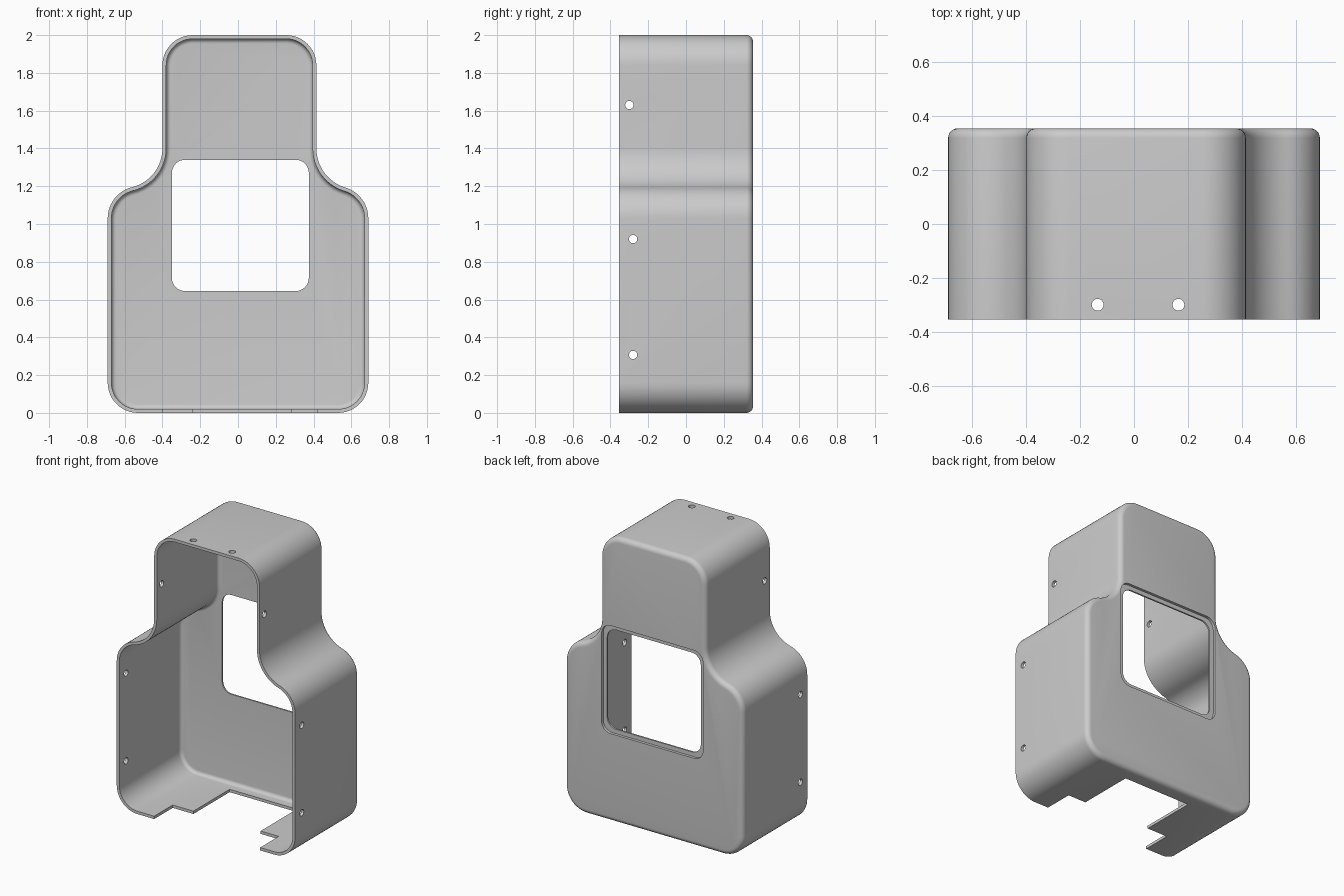
import bpy, bmesh
from math import pi, cos, sin, atan2
from mathutils import Vector

if "Cube" in bpy.data.objects:
    bpy.data.objects.remove(bpy.data.objects["Cube"], do_unlink=True)

grey = bpy.data.materials.new("light grey plastic")
grey.use_nodes = True
grey.diffuse_color = (0.6, 0.6, 0.6, 1)
grey.node_tree.nodes["Principled BSDF"].inputs["Base Color"].default_value = (0.6, 0.6, 0.6, 1)

FRONT, BACK = -0.355, 0.355
WALL, PANEL = 0.02, 0.03
BODY, HEIGHT, CORNER, SHOULDER = 0.69, 2.0, 0.16, 0.17


def arc(cx, cz, r, a0, a1, n=12):
    return [(cx + r * cos(a0 + (a1 - a0) * i / n),
             cz + r * sin(a0 + (a1 - a0) * i / n)) for i in range(n + 1)]


def half_outline(neck, off):
    """One side of the silhouette, bottom to top, moved inward by off."""
    ax, az, bz = BODY - SHOULDER, 1.03, 1.40
    a, h = neck - ax, bz - az
    sweep = (a * a + h * h - SHOULDER ** 2) / (2 * (SHOULDER - a))
    bx = neck + sweep
    t = atan2(h, bx - ax)
    return (arc(BODY - CORNER, CORNER, CORNER - off, -pi / 2, 0)
            + arc(ax, az, SHOULDER - off, 0, t)
            + arc(bx, bz, sweep + off, t + pi, pi)
            + arc(neck - CORNER, HEIGHT - CORNER, CORNER - off, 0, pi / 2))


def outline(off):
    left = [(-x, z) for x, z in half_outline(0.40, off)]
    return half_outline(0.415, off) + left[::-1]


def rounded_back(off, back, fillet, n=6):
    """(offset, y) pairs from the open front to the filleted back."""
    return [(off, FRONT)] + [
        (off + fillet * (1 - cos(pi / 2 * i / n)), back - fillet + fillet * sin(pi / 2 * i / n))
        for i in range(n + 1)]


def finish(name, bm):
    bmesh.ops.recalc_face_normals(bm, faces=bm.faces[:])
    mesh = bpy.data.meshes.new(name)
    bm.to_mesh(mesh)
    bm.free()
    mesh.materials.append(grey)
    obj = bpy.data.objects.new(name, mesh)
    bpy.context.collection.objects.link(obj)
    return obj


def prism(name, points, sweep):
    bm = bmesh.new()
    face = bm.faces.new([bm.verts.new(p) for p in points])
    out = bmesh.ops.extrude_face_region(bm, geom=[face])["geom"]
    verts = [v for v in out if isinstance(v, bmesh.types.BMVert)]
    bmesh.ops.translate(bm, verts=verts, vec=Vector(sweep))
    return finish(name, bm)


def rounded_rect(x0, x1, z0, z1, r, y):
    corners = [(x1 - r, z0 + r), (x1 - r, z1 - r), (x0 + r, z1 - r), (x0 + r, z0 + r)]
    return [(x, y, z) for i, (cx, cz) in enumerate(corners)
            for x, z in arc(cx, cz, r, (i - 1) * pi / 2, i * pi / 2, 8)]


# Housing shell: inner rings, front rim, then outer rings
bm = bmesh.new()
steps = rounded_back(WALL, BACK - PANEL, 0.025)[::-1] + rounded_back(0, BACK, 0.035)
rings = [[bm.verts.new((x, y, z)) for x, z in outline(off)] for off, y in steps]
for lower, upper in zip(rings, rings[1:]):
    for i in range(len(lower)):
        j = (i + 1) % len(lower)
        bm.faces.new((lower[i], lower[j], upper[j], upper[i]))
bm.faces.new(rings[0])
bm.faces.new(rings[-1])
bmesh.ops.remove_doubles(bm, verts=bm.verts[:], dist=0.00001)
housing = finish("housing", bm)

# Window opening with a stepped recess on the back
x0, x1, z0, z1, m = -0.35, 0.375, 0.645, 1.34, 0.03
cutters = [
    prism("window_recess", rounded_rect(x0 - m, x1 + m, z0 - m, z1 + m, 0.07, BACK - 0.019), (0, 0.1, 0)),
    prism("window_opening", rounded_rect(x0, x1, z0, z1, 0.07, 0.2), (0, 0.3, 0)),
]

# Stepped notch in the floor
notch = [(-0.40, -0.5), (0.42, -0.5), (0.42, -0.15), (0.28, -0.15),
         (0.28, 0.25), (-0.24, 0.25), (-0.24, -0.15), (-0.40, -0.15)]
cutters.append(prism("floor_notch", [(x, y, -0.1) for x, y in notch], (0, 0, 0.2)))

# Screw holes through both sides and the top
for y, z in ((-0.30, 1.63), (-0.28, 0.92), (-0.28, 0.307)):
    circle = [(-1, a, b) for a, b in arc(y, z, 0.022, 0, 2 * pi, 20)[:-1]]
    cutters.append(prism("side_screw_hole", circle, (2, 0, 0)))
for x in (-0.135, 0.165):
    circle = [(a, b, 1.8) for a, b in arc(x, -0.30, 0.022, 0, 2 * pi, 20)[:-1]]
    cutters.append(prism("top_screw_hole", circle, (0, 0, 0.4)))

# Cut everything, then remove the cutters
bpy.ops.object.select_all(action="DESELECT")
bpy.context.view_layer.objects.active = housing
housing.select_set(True)
for cutter in cutters:
    cutter.hide_render = True
    mod = housing.modifiers.new(cutter.name, "BOOLEAN")
    mod.operation, mod.solver, mod.object = "DIFFERENCE", "EXACT", cutter
    bpy.ops.object.modifier_apply(modifier=mod.name)
    bpy.data.objects.remove(cutter, do_unlink=True)
bpy.ops.object.shade_smooth_by_angle(angle=pi / 6)
